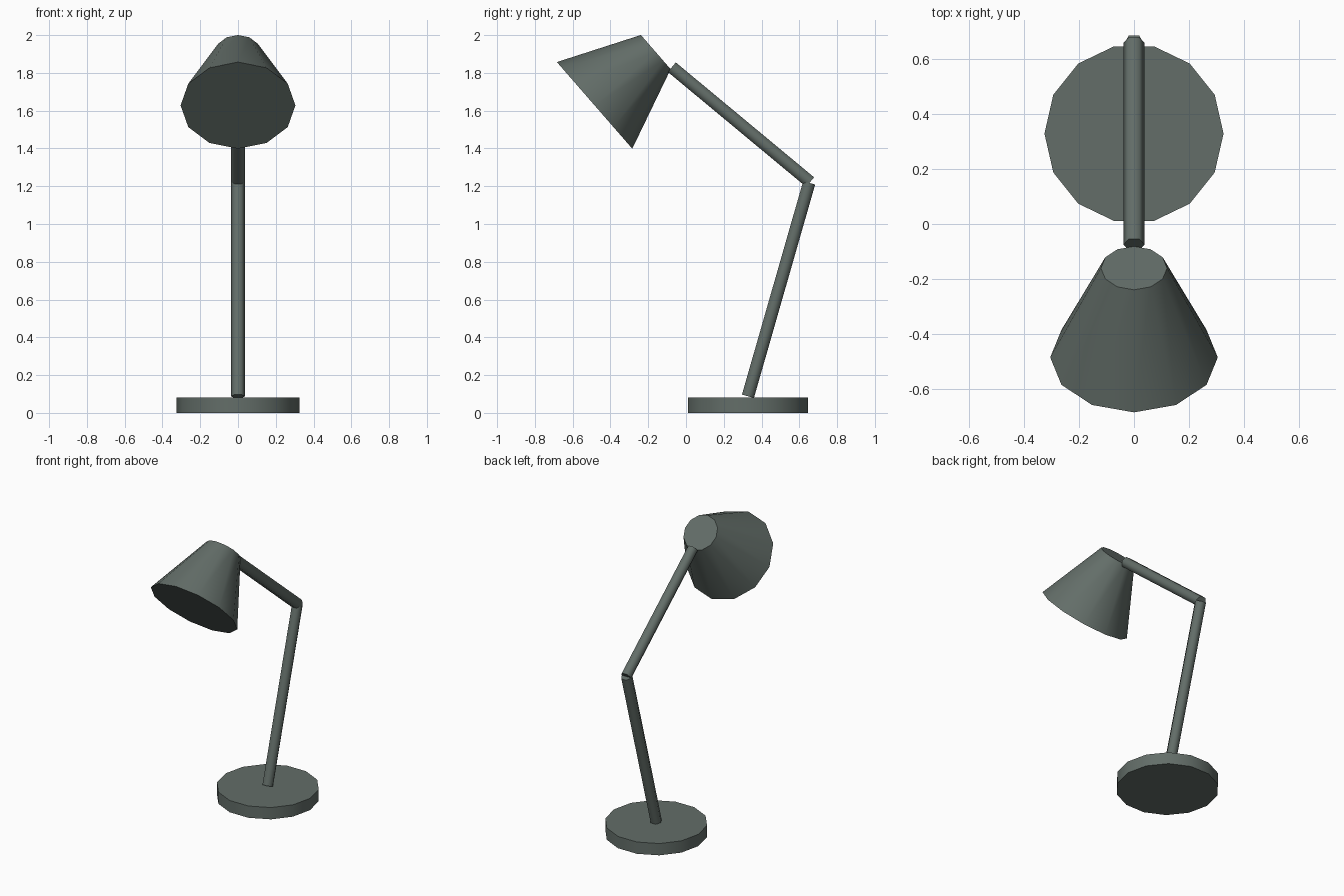
import bpy, math
from mathutils import Vector

if "Cube" in bpy.data.objects:
    bpy.data.objects.remove(bpy.data.objects["Cube"])

paint = bpy.data.materials.new("dark_grey_green")
paint.diffuse_color = (0.125, 0.155, 0.14, 1)
paint.use_nodes = True
paint.node_tree.nodes["Principled BSDF"].inputs["Base Color"].default_value = paint.diffuse_color


def tapered(name, start, end, r1, r2, sides, smooth_angle):
    """Capped cone or cylinder from start to end, with a corner pointing along x."""
    a, b = Vector(start), Vector(end)
    axis = (b - a).normalized()
    side = Vector((1, 0, 0))
    up = axis.cross(side)
    verts = []
    for centre, r in ((a, r1), (b, r2)):
        for i in range(sides):
            t = 2 * math.pi * i / sides
            verts.append(centre + r * (math.cos(t) * side + math.sin(t) * up))
    faces = [(i, (i + 1) % sides, sides + (i + 1) % sides, sides + i) for i in range(sides)]
    faces += [tuple(reversed(range(sides))), tuple(range(sides, 2 * sides))]
    mesh = bpy.data.meshes.new(name)
    mesh.from_pydata(verts, [], faces)
    mesh.materials.append(paint)
    obj = bpy.data.objects.new(name, mesh)
    bpy.context.collection.objects.link(obj)
    bpy.ops.object.select_all(action='DESELECT')
    obj.select_set(True)
    bpy.context.view_layer.objects.active = obj
    bpy.ops.object.shade_smooth_by_angle(angle=math.radians(smooth_angle))
    return obj


# Round foot
tapered("base", (0, 0.328, 0), (0, 0.328, 0.082), 0.325, 0.325, 14, 40)
# Two hexagonal rods meeting at the elbow
tapered("lower_arm", (0, 0.328, 0.088), (0, 0.652, 1.218), 0.038, 0.038, 6, 65)
tapered("upper_arm", (0, 0.657, 1.222), (0, -0.075, 1.83), 0.038, 0.038, 6, 65)
# Conical shade, wide mouth facing forward and down
tapered("lamp_shade", (0, -0.484, 1.628), (0, -0.160, 1.910), 0.304, 0.12, 12, 50)
